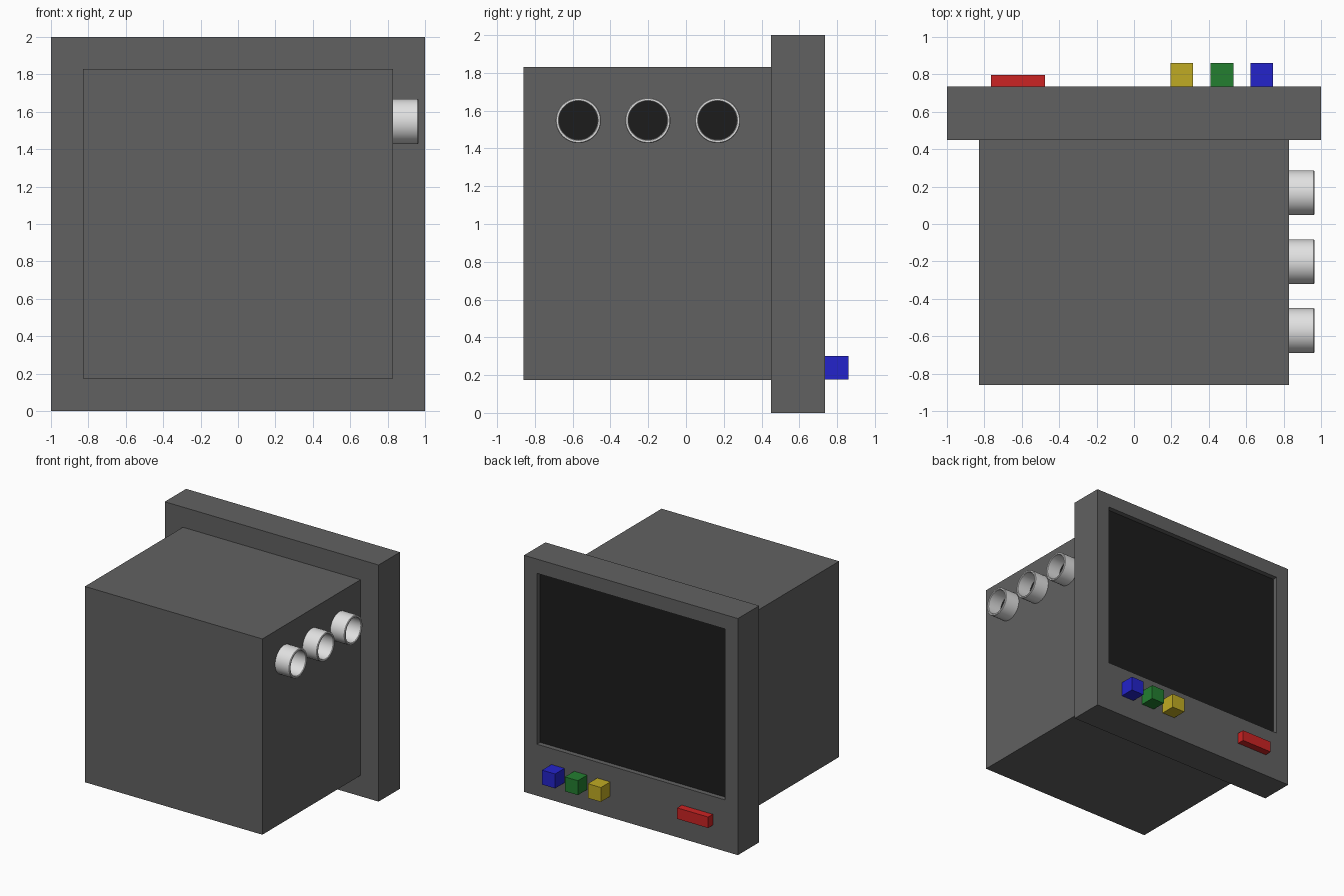
import bpy, bmesh, math
from mathutils import Matrix

if "Cube" in bpy.data.objects:
    bpy.data.objects.remove(bpy.data.objects["Cube"])


def material(name, r, g, b):
    m = bpy.data.materials.new(name)
    m.diffuse_color = (r, g, b, 1)
    m.use_nodes = True
    m.node_tree.nodes["Principled BSDF"].inputs["Base Color"].default_value = m.diffuse_color
    return m


GREY = material("dark grey", 0.12, 0.12, 0.12)
BLACK = material("screen black", 0.012, 0.012, 0.012)
SILVER = material("silver", 0.75, 0.75, 0.75)
RED = material("red", 0.6, 0.017, 0.017)
YELLOW = material("yellow", 0.53, 0.41, 0.017)
GREEN = material("green", 0.017, 0.21, 0.03)
BLUE = material("blue", 0.017, 0.017, 0.6)


def finish(bm, name, *mats):
    bmesh.ops.recalc_face_normals(bm, faces=bm.faces)
    me = bpy.data.meshes.new(name)
    bm.to_mesh(me)
    bm.free()
    for m in mats:
        me.materials.append(m)
    ob = bpy.data.objects.new(name, me)
    bpy.context.collection.objects.link(ob)
    return ob


def box_mesh(x0, x1, y0, y1, z0, z1):
    bm = bmesh.new()
    bmesh.ops.create_cube(bm, size=1)
    for v in bm.verts:
        v.co.x = x1 if v.co.x > 0 else x0
        v.co.y = y1 if v.co.y > 0 else y0
        v.co.z = z1 if v.co.z > 0 else z0
    return bm


# main housing
finish(box_mesh(-0.83, 0.83, -0.86, 0.45, 0.175, 1.83), "housing", GREY)

# screen panel: inset the +y face, shape the opening, extrude it inward
bm = box_mesh(-1, 1, 0.45, 0.735, 0, 2)
bm.normal_update()
face = next(f for f in bm.faces if f.normal.y > 0.9)
bmesh.ops.inset_region(bm, faces=[face], thickness=0.17)
for v in face.verts:
    if v.co.z < 1:
        v.co.z = 0.435
screen = bmesh.ops.extrude_discrete_faces(bm, faces=[face])["faces"][0]
for v in screen.verts:
    v.co.y -= 0.042
screen.material_index = 1
finish(bm, "screen_panel", GREY, BLACK)

# square buttons and the long red one
for name, x, mat in (("yellow", 0.255, YELLOW), ("green", 0.47, GREEN), ("blue", 0.683, BLUE)):
    finish(box_mesh(x - 0.061, x + 0.061, 0.735, 0.86, 0.178, 0.30), name + "_button", mat)
finish(box_mesh(-0.765, -0.475, 0.735, 0.797, 0.19, 0.283), "red_button", RED)


# sockets: lathed rings with a dark disc at the bottom
def socket(index, y, z=1.548, segs=48):
    place = Matrix.Translation((0, y, z))
    profile = [(0.83, 0.12), (0.96, 0.12), (0.965, 0.116),
               (0.965, 0.106), (0.96, 0.102), (0.83, 0.102)]
    bm = bmesh.new()
    rings = []
    for i in range(segs):
        a = math.tau * i / segs
        rings.append([bm.verts.new(place @ Matrix.Rotation(a, 4, 'X') @ Matrix.Translation((x, r, 0)) @ Matrix.Identity(4).translation)
                      for x, r in profile])
    for i in range(segs):
        a, b = rings[i], rings[(i + 1) % segs]
        for j in range(len(profile) - 1):
            bm.faces.new((a[j], a[j + 1], b[j + 1], b[j]))
    ring = finish(bm, f"socket_ring_{index}", SILVER)
    # ring faces outward on the outer wall, inward on the bore
    me = ring.data
    outer = me.polygons[0]
    if outer.normal.y * (outer.center.y - y) + outer.normal.z * (outer.center.z - z) < 0:
        me.flip_normals()
    bpy.ops.object.select_all(action='DESELECT')
    ring.select_set(True)
    bpy.context.view_layer.objects.active = ring
    bpy.ops.object.shade_smooth_by_angle(angle=math.radians(35))
    bm = bmesh.new()
    bmesh.ops.create_cone(bm, cap_ends=True, segments=segs, radius1=0.102, radius2=0.102, depth=0.008,
                          matrix=Matrix.Translation((0.834, y, z)) @ Matrix.Rotation(math.pi / 2, 4, 'Y'))
    finish(bm, f"socket_hole_{index}", BLACK)


for i, y in enumerate((-0.57, -0.202, 0.167)):
    socket(i + 1, y)
